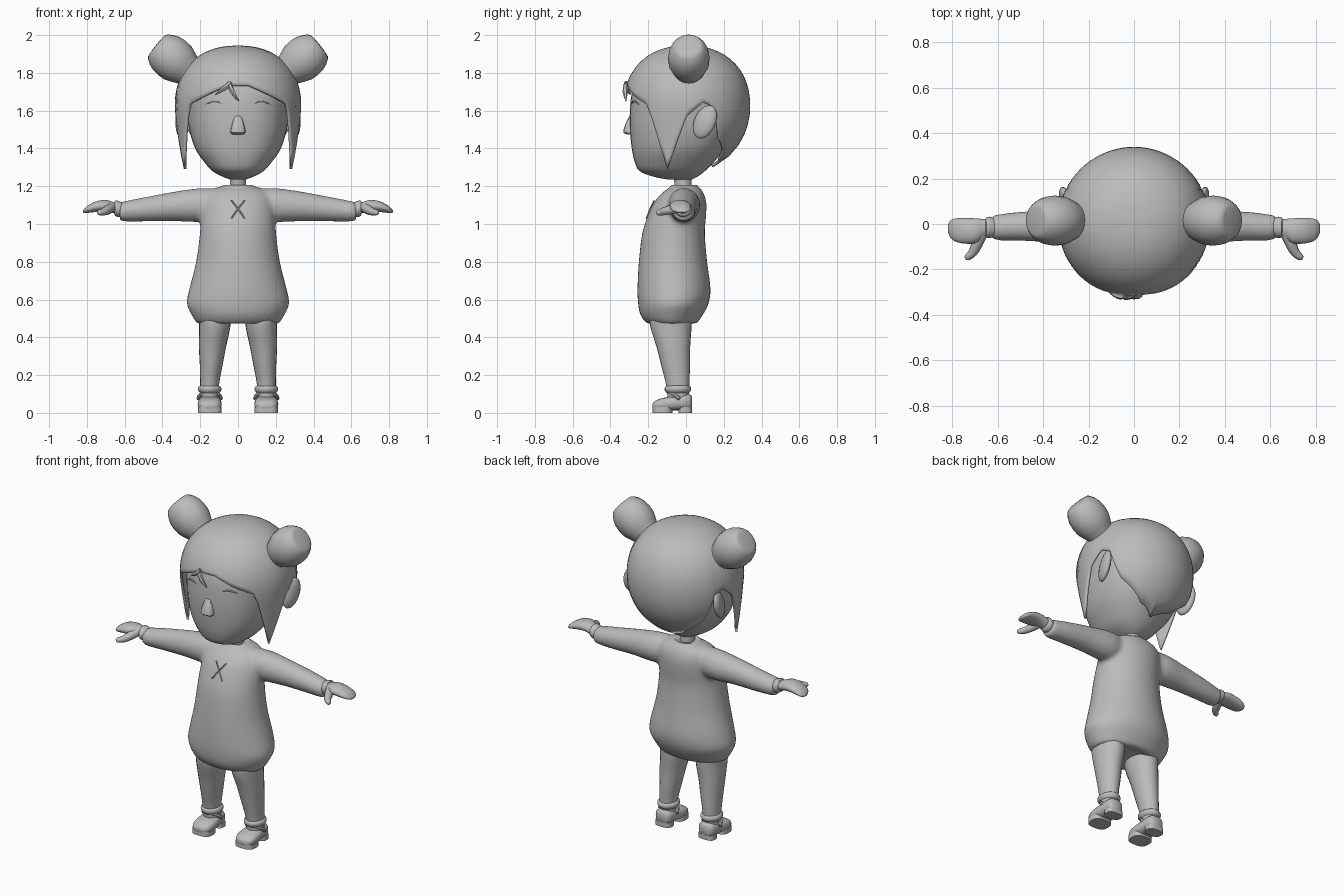
import bpy, bmesh, math
from mathutils import Vector

if "Cube" in bpy.data.objects:
    bpy.data.objects.remove(bpy.data.objects["Cube"])

GREY = bpy.data.materials.new("plain grey")
GREY.diffuse_color = (0.5, 0.5, 0.5, 1)
GREY.use_nodes = True
GREY.node_tree.nodes["Principled BSDF"].inputs["Base Color"].default_value = GREY.diffuse_color
X, Y, Z = Vector((1, 0, 0)), Vector((0, 1, 0)), Vector((0, 0, 1))


def finish(name, bm, mirror=False, angle=40):
    """Turn a bmesh into a smooth-shaded object, optionally mirrored in x."""
    bmesh.ops.recalc_face_normals(bm, faces=bm.faces)
    me = bpy.data.meshes.new(name)
    bm.to_mesh(me)
    bm.free()
    me.materials.append(GREY)
    ob = bpy.data.objects.new(name, me)
    bpy.context.collection.objects.link(ob)
    bpy.ops.object.select_all(action='DESELECT')
    ob.select_set(True)
    bpy.context.view_layer.objects.active = ob
    bpy.ops.object.shade_smooth_by_angle(angle=math.radians(angle))
    if mirror:
        ob.modifiers.new("mirror", 'MIRROR')
    return ob


def skin(bm, rings):
    """Bridge closed rings of points and cap both ends."""
    rows = [[bm.verts.new(p) for p in r] for r in rings]
    n = len(rows[0])
    for a, b in zip(rows, rows[1:]):
        for i in range(n):
            j = (i + 1) % n
            bm.faces.new((a[i], a[j], b[j], b[i]))
    bm.faces.new(rows[0][::-1])
    bm.faces.new(rows[-1])


def refine(rows, steps):
    """Catmull-Rom interpolation of tuples."""
    out = []
    for i in range(len(rows) - 1):
        p = [rows[max(i - 1, 0)], rows[i], rows[i + 1], rows[min(i + 2, len(rows) - 1)]]
        for k in range(steps):
            t = k / steps
            out.append(tuple(0.5 * (2 * b + (c - a) * t + (2 * a - 5 * b + 4 * c - d) * t * t
                                    + (3 * b - a - 3 * c + d) * t ** 3) for a, b, c, d in zip(*p)))
    return out + [rows[-1]]


def loft(bm, sections, u=X, v=Y, segs=24, steps=3, power=2.0):
    """Sections are (x, y, z, half size along u, half size along v)."""
    def se(c):
        return math.copysign(abs(c) ** (2 / power), c)
    rings = []
    for x, y, z, a, b in refine(sections, steps):
        rings.append([Vector((x, y, z)) + u * a * se(math.cos(q)) + v * b * se(math.sin(q))
                      for q in (2 * math.pi * i / segs for i in range(segs))])
    skin(bm, rings)


def tube(bm, pts, segs=10, steps=3):
    """Round tube through (x, y, z, radius) points."""
    pts = refine(pts, steps)
    c = [Vector(p[:3]) for p in pts]
    rings = []
    for i, p in enumerate(pts):
        t = c[min(i + 1, len(c) - 1)] - c[max(i - 1, 0)]
        q = t.to_track_quat('Z', 'Y')
        rings.append([c[i] + q @ Vector((p[3] * math.cos(w), p[3] * math.sin(w), 0))
                      for w in (2 * math.pi * k / segs for k in range(segs))])
    skin(bm, rings)


def front_back(rows):
    """(z, half width, front y, back y) to loft sections."""
    return [(0, (f + b) / 2, z, w, (b - f) / 2) for z, w, f, b in rows]


# Head
bm = bmesh.new()
loft(bm, front_back([(1.235, .04, -.09, .03), (1.25, .08, -.17, .06), (1.28, .135, -.245, .10),
                     (1.33, .18, -.272, .15), (1.4, .227, -.287, .205), (1.5, .258, -.297, .265),
                     (1.6, .27, -.297, .285), (1.7, .275, -.285, .285), (1.8, .23, -.24, .24),
                     (1.88, .12, -.12, .13)]), segs=36, power=2.3)
finish("head", bm, angle=60)

# Neck
bm = bmesh.new()
loft(bm, [(0, -.015, 1.15, .05, .05), (0, -.015, 1.2, .043, .045), (0, -.02, 1.28, .045, .05)])
finish("neck", bm)

# Hair cap: columns run from the crown down to a hairline set by azimuth from the front
HAIRLINE = [(0, 1.735), (10, 1.735), (50, 1.635), (55, 1.57), (70, 1.29), (90, 1.57), (105, 1.645),
            (115, 1.62), (120, 1.52), (125, 1.45), (150, 1.34), (180, 1.30)]


def hairline(deg):
    for (a, z0), (b, z1) in zip(HAIRLINE, HAIRLINE[1:]):
        if a <= deg <= b:
            return z0 + (z1 - z0) * (deg - a) / (b - a)


def hair_radius(z, deg):
    if z > 1.62:
        return .335 * max(0, 1 - ((z - 1.62) / .325) ** 2.25) ** (1 / 2.25)
    if deg <= 100:
        return .335 - .03 * (1.62 - z) / .33
    return .335 * math.sqrt(max(0, 1 - ((1.62 - z) / .35) ** 2))


bm = bmesh.new()
crown = bm.verts.new((0, .005, 1.945))
cols = []
for k in range(72):
    deg = k * 5 if k <= 36 else 360 - k * 5
    a, low, col = math.radians(k * 5), hairline(deg), []
    for i in range(1, 19):
        z = 1.945 - (1.945 - low) * (i / 18) ** 1.7
        r = hair_radius(z, deg)
        col.append(bm.verts.new((r * math.sin(a), .005 - r * math.cos(a), z)))
    cols.append(col)
for k in range(72):
    a, b = cols[k], cols[(k + 1) % 72]
    bm.faces.new((crown, a[0], b[0]))
    for i in range(17):
        bm.faces.new((a[i], a[i + 1], b[i + 1], b[i]))
hair = finish("hair", bm, angle=60)
sol = hair.modifiers.new("thickness", 'SOLIDIFY')
sol.thickness, sol.offset = .014, -1

# Fringe strands
bm = bmesh.new()
tube(bm, [(-.05, -.315, 1.75, .012), (-.03, -.322, 1.70, .014), (.005, -.318, 1.65, .002)], 6)
tube(bm, [(-.04, -.315, 1.75, .012), (-.07, -.318, 1.72, .013), (-.12, -.292, 1.685, .002)], 6)
finish("fringe_strands", bm)

# Hair buns
bm = bmesh.new()
d = Vector((.78, 0, .63)).normalized()
side = Vector((-.63, 0, .78)).normalized()
base = Vector((.24, .015, 1.79))
loft(bm, [(*(base + d * t), r, r * .95) for t, r in
          ((-.03, .07), (.03, .083), (.1, .113), (.18, .112), (.235, .084), (.247, .06), (.25, .015))],
     side, Y, 20, 2)
finish("hair_buns", bm, True, 60)

# Ears
bm = bmesh.new()
bmesh.ops.create_uvsphere(bm, u_segments=16, v_segments=10, radius=1)
for v in bm.verts:
    x, y, z = v.co
    v.co = (.3 + .028 * x + .015 * y, .10 + .06 * y + .022 * z, 1.54 + .088 * z)
finish("ears", bm, True, 80)

# Nose wedge
bm = bmesh.new()
loft(bm, [(0, -.296, 1.475, .03, .018), (0, -.297, 1.485, .04, .035), (0, -.296, 1.52, .034, .028),
          (0, -.294, 1.56, .022, .012), (0, -.292, 1.572, .015, .006)], segs=12, steps=2, power=3)
finish("nose", bm)

# Closed eyes
bm = bmesh.new()
pts = []
for x, z, r in ((.09, 1.638, .002), (.115, 1.648, .005), (.145, 1.646, .005), (.172, 1.632, .002)):
    pts.append((x, -.006 - .293 * (1 - (x / .271) ** 2.3) ** (1 / 2.3), z, r))
tube(bm, pts, 6)
finish("eyelids", bm, True)

# Dress with sleeves, fused into one soft skin
bm = bmesh.new()
loft(bm, front_back([(.488, .10, -.14, 0), (.472, .2, -.19, .04), (.478, .22, -.212, .06),
                     (.52, .247, -.242, .09), (.58, .272, -.254, .12), (.66, .257, -.257, .13),
                     (.8, .222, -.25, .112), (.95, .202, -.232, .1), (1.05, .197, -.2, .107),
                     (1.12, .19, -.165, .107), (1.17, .165, -.12, .09), (1.2, .09, -.075, .065)]),
     segs=36)
for s in (1, -1):
    loft(bm, [(s * x, y, z, a, b) for x, y, z, a, b in
              ((.08, -.02, 1.105, .07, .08), (.2, -.01, 1.1, .085, .09), (.35, -.01, 1.092, .073, .077),
               (.5, -.01, 1.077, .064, .064), (.6, -.015, 1.067, .057, .054),
               (.627, -.015, 1.067, .05, .046))], Y, Z)
dress = finish("dress", bm)
rm = dress.modifiers.new("fuse", 'REMESH')
rm.mode, rm.voxel_size, rm.use_smooth_shade = 'VOXEL', .012, True
sm = dress.modifiers.new("soften", 'SMOOTH')
sm.factor, sm.iterations = .5, 6

# Collar
bm = bmesh.new()
loft(bm, [(0, -.01, 1.165, .12, .098), (0, -.01, 1.19, .1, .082), (0, -.01, 1.206, .075, .066),
          (0, -.01, 1.2, .055, .055)], steps=2)
finish("collar", bm)

# Chest lacing
bm = bmesh.new()
for s in (1, -1):
    tube(bm, [(-.035 * s, -.168, 1.125, .004), (0, -.19, 1.08, .004), (.035 * s, -.21, 1.03, .004)], 6)
finish("lacing", bm)

# Wrist cuffs
bm = bmesh.new()
loft(bm, [(.61, -.015, 1.075, .04, .038), (.635, -.015, 1.08, .047, .043), (.65, -.015, 1.083, .044, .04),
          (.655, -.015, 1.083, .035, .03)], Y, Z, steps=2)
finish("cuffs", bm, True)

# Hands with thumbs
bm = bmesh.new()
loft(bm, [(.62, -.015, 1.08, .036, .03), (.66, -.02, 1.087, .042, .03), (.7, -.03, 1.096, .055, .032),
          (.75, -.03, 1.092, .056, .029), (.79, -.026, 1.08, .05, .021), (.81, -.022, 1.071, .036, .014),
          (.82, -.02, 1.067, .015, .006)], Y, Z, 18)
tube(bm, [(.67, -.04, 1.088, .026), (.69, -.085, 1.075, .025), (.71, -.125, 1.065, .02),
          (.735, -.148, 1.06, .014), (.742, -.154, 1.059, .005)])
finish("hands", bm, True, 60)

# Legs
bm = bmesh.new()
loft(bm, [(.125, -.08, .53, .085, .11), (.123, -.08, .46, .083, .11), (.135, -.067, .35, .072, .089),
          (.142, -.055, .25, .06, .076), (.15, -.044, .15, .05, .062), (.15, -.04, .05, .05, .055)])
finish("legs", bm, True)

# Sock cuffs
bm = bmesh.new()
loft(bm, [(.15, -.043, .105, .05, .058), (.15, -.043, .12, .062, .07), (.15, -.043, .137, .06, .068),
          (.15, -.043, .145, .048, .058)], steps=2)
finish("socks", bm, True)

# Shoes: rounded upper, strap, and split sole
bm = bmesh.new()
loft(bm, [(.15, -.178, .035, .025, .012), (.15, -.165, .038, .05, .025), (.15, -.13, .044, .063, .033),
          (.15, -.08, .05, .062, .037), (.15, -.03, .056, .056, .042), (.15, .015, .058, .05, .043),
          (.15, .032, .055, .03, .03)], X, Z, 20, 2, 2.6)
finish("shoes", bm, True, 50)
bm = bmesh.new()
tube(bm, [(.09, -.035, .075, .011), (.105, -.065, .098, .011), (.15, -.088, .107, .011),
          (.195, -.065, .098, .011), (.21, -.035, .075, .011)], 8)
finish("shoe_straps", bm, True)
bm = bmesh.new()
for y, w, l in ((-.125, .063, .053), (-.003, .053, .036)):
    loft(bm, [(.15, y, 0, w, l), (.15, y, .03, w, l)], steps=1, power=3)
finish("soles", bm, True)
